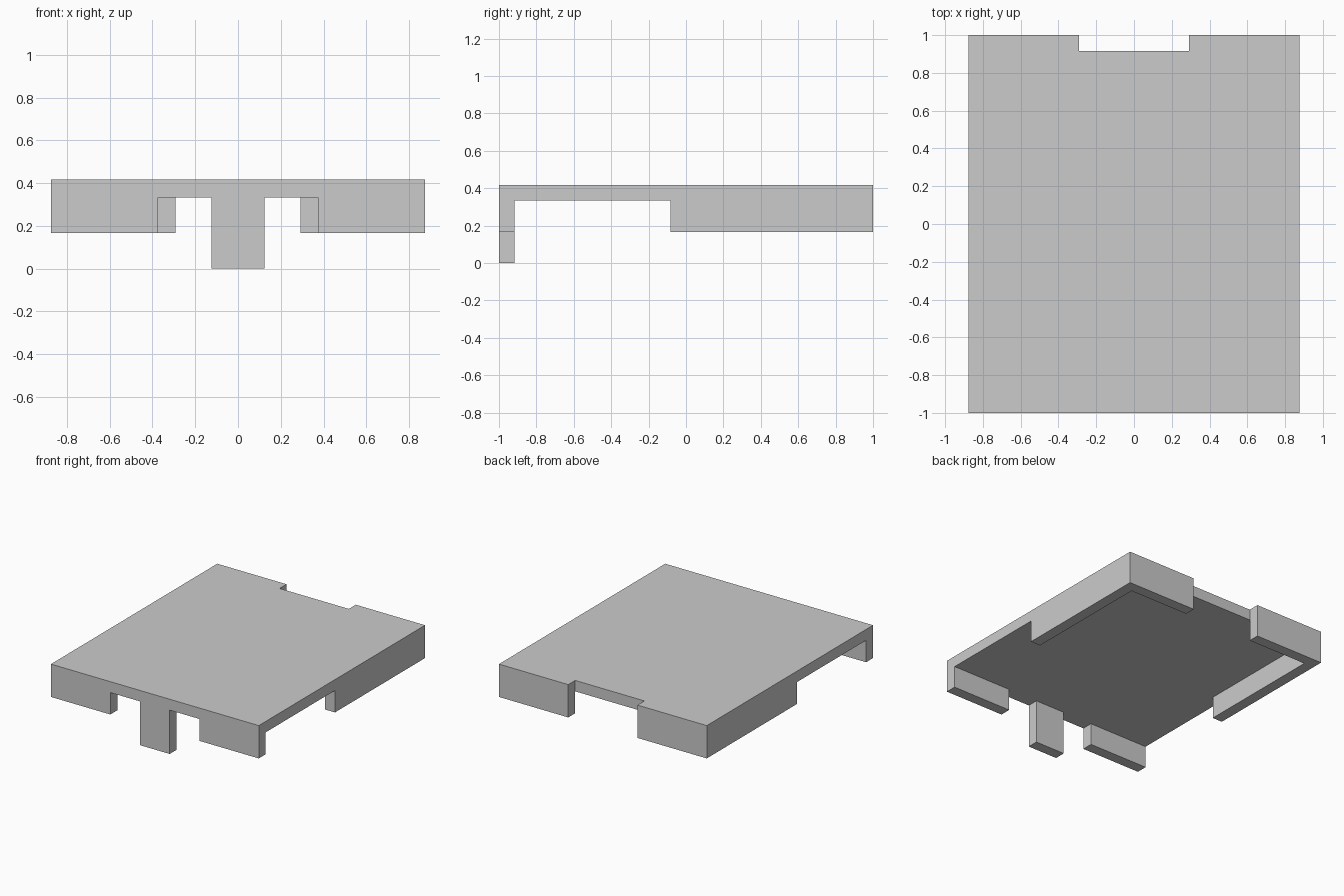
import bpy, bmesh, math

if "Cube" in bpy.data.objects:
    bpy.data.objects.remove(bpy.data.objects["Cube"])

U = 1 / 12            # wall and plate thickness
HX, HY = 10.5 * U, 12 * U
TOP, CEIL, RIM = 5 * U, 4 * U, 2 * U


def box(name, x0, x1, y0, y1, z0, z1):
    """Axis-aligned box given by its limits."""
    bm = bmesh.new()
    bmesh.ops.create_cube(bm, size=1)
    for v in bm.verts:
        v.co.x = x1 if v.co.x > 0 else x0
        v.co.y = y1 if v.co.y > 0 else y0
        v.co.z = z1 if v.co.z > 0 else z0
    mesh = bpy.data.meshes.new(name)
    bm.to_mesh(mesh)
    bm.free()
    ob = bpy.data.objects.new(name, mesh)
    bpy.context.collection.objects.link(ob)
    return ob


def cut(target, *limits):
    """Subtract a box from the target and discard the cutter."""
    cutter = box("cutter", *limits)
    cutter.hide_render = True
    mod = target.modifiers.new("cut", 'BOOLEAN')
    mod.operation = 'DIFFERENCE'
    mod.solver = 'EXACT'
    mod.object = cutter
    bpy.context.view_layer.objects.active = target
    bpy.ops.object.modifier_apply(modifier=mod.name)
    bpy.data.objects.remove(cutter, do_unlink=True)


# Solid block for the lid: plate and hanging rim
lid = box("lid_with_rim", -HX, HX, -HY, HY, RIM, TOP)

# Hollow underside
cut(lid, -HX + U, HX - U, -HY + U, HY - U, 0, CEIL)
# Side openings in the front half
cut(lid, -1.2, 1.2, -HY + U, -U, 0, CEIL)
# Front openings on each side of the latch tab
for s in (-1, 1):
    a, b = sorted((s * 1.5 * U, s * 4.5 * U))
    cut(lid, a, b, -1.2, -HY + U, 0, CEIL)
# Back notch through plate and rim
cut(lid, -3.5 * U, 3.5 * U, HY - U, 1.2, 0, 0.6)

# Lengthen the front latch tab to the ground, then clean flat faces
bm = bmesh.new()
bm.from_mesh(lid.data)
for v in bm.verts:
    if abs(v.co.x) < 1.6 * U and v.co.y < 0 and v.co.z < RIM + 0.01:
        v.co.z = 0
bmesh.ops.remove_doubles(bm, verts=bm.verts[:], dist=1e-4)
bmesh.ops.dissolve_limit(bm, angle_limit=math.radians(1),
                         verts=bm.verts[:], edges=bm.edges[:])
bmesh.ops.recalc_face_normals(bm, faces=bm.faces[:])
bm.to_mesh(lid.data)
bm.free()
